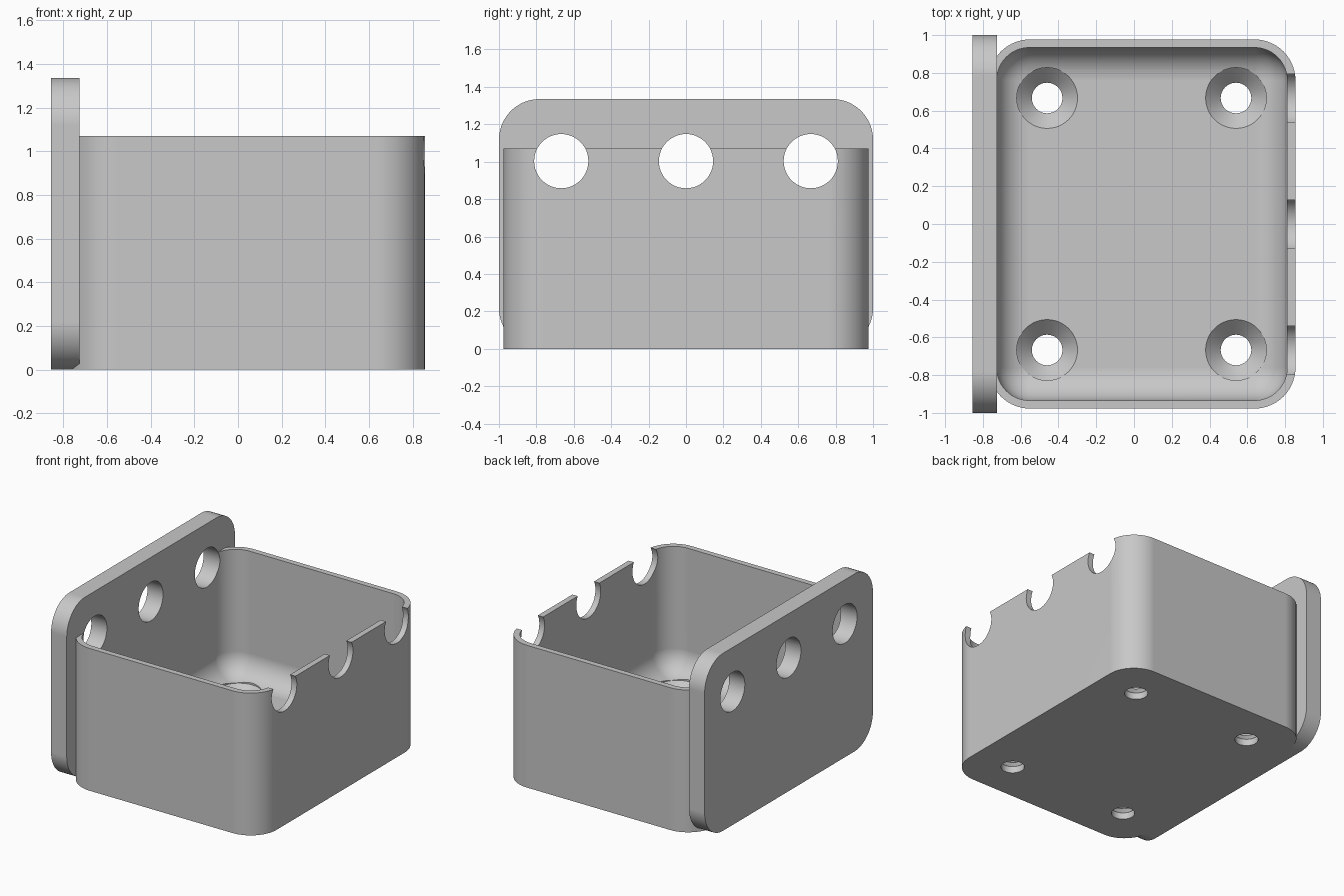
import bpy, bmesh, math

cube = bpy.data.objects.get("Cube")
if cube:
    bpy.data.objects.remove(cube, do_unlink=True)

HOLE_YS = (-0.667, 0, 0.667)
FLOOR = 0.13

grey = bpy.data.materials.new("light grey")
grey.use_nodes = True
colour = (0.58, 0.58, 0.58, 1)
grey.diffuse_color = colour
grey.node_tree.nodes["Principled BSDF"].inputs["Base Color"].default_value = colour


def finish(name, bm):
    bmesh.ops.recalc_face_normals(bm, faces=bm.faces)
    mesh = bpy.data.meshes.new(name)
    bm.to_mesh(mesh)
    bm.free()
    mesh.materials.append(grey)
    obj = bpy.data.objects.new(name, mesh)
    bpy.context.collection.objects.link(obj)
    return obj


def rounded_box(name, low, high, radius, pick):
    """Box between two corners, rounding the edges that pick() accepts."""
    bm = bmesh.new()
    bmesh.ops.create_cube(bm, size=1)
    for v in bm.verts:
        v.co = [h if c > 0 else l for c, l, h in zip(v.co, low, high)]
    edges = [e for e in bm.edges if pick(*e.verts)]
    bmesh.ops.bevel(bm, geom=edges, offset=radius, segments=14,
                    profile=0.5, affect='EDGES', clamp_overlap=False)
    return finish(name, bm)


def turned(name, profile, centre, along_x=False):
    """Solid of revolution from (radius, height) pairs."""
    bm = bmesh.new()
    n = 48
    rings = []
    for r, h in profile:
        ring = []
        for i in range(n):
            a = math.tau * i / n
            p = (r * math.cos(a), r * math.sin(a), h)
            if along_x:
                p = (p[2], p[0], p[1])
            ring.append(bm.verts.new([c + d for c, d in zip(centre, p)]))
        rings.append(ring)
    for a, b in zip(rings, rings[1:]):
        for i in range(n):
            j = (i + 1) % n
            bm.faces.new((a[i], a[j], b[j], b[i]))
    bm.faces.new(rings[0])
    bm.faces.new(rings[-1])
    return finish(name, bm)


def combine(target, tool, operation):
    tool.hide_render = True
    mod = target.modifiers.new(operation, 'BOOLEAN')
    mod.operation = operation
    mod.solver = 'EXACT'
    mod.object = tool
    bpy.ops.object.select_all(action='DESELECT')
    target.select_set(True)
    bpy.context.view_layer.objects.active = target
    bpy.ops.object.modifier_apply(modifier=mod.name)
    bpy.data.objects.remove(tool, do_unlink=True)


def upright(a, b):
    return abs(a.co.z - b.co.z) > 0.1


def lengthwise(a, b):
    return abs(a.co.x - b.co.x) > 0.1


def upright_or_floor(a, b):
    return upright(a, b) or max(a.co.z, b.co.z) < FLOOR + 0.01


# Open box with a bowl-edged cavity
body = rounded_box("wall_box", (-0.768, -0.977, 0), (0.855, 0.977, 1.07),
                   0.217, upright)
cavity = rounded_box("cavity_cutter", (-0.727, -0.934, FLOOR),
                     (0.811, 0.934, 1.6), 0.173, upright_or_floor)
combine(body, cavity, 'DIFFERENCE')

# Taller mounting plate on one side
plate = rounded_box("mounting_plate", (-0.855, -1, 0), (-0.725, 1, 1.335),
                    0.217, lengthwise)
combine(body, plate, 'UNION')

# Round holes through the plate, notching the opposite wall
for y in HOLE_YS:
    cutter = turned("hole_cutter", [(0.145, -1.2), (0.145, 1.2)],
                    (0, y, 1.003), along_x=True)
    combine(body, cutter, 'DIFFERENCE')

# Countersunk screw holes in the floor
sink = [(0.081, -0.1), (0.081, 0.05), (0.161, FLOOR), (0.161, 0.3)]
for x in (-0.46, 0.54):
    for y in (HOLE_YS[0], HOLE_YS[2]):
        combine(body, turned("screw_cutter", sink, (x, y, 0)), 'DIFFERENCE')

# Smooth rounded corners, crisp rims
bpy.ops.object.shade_smooth_by_angle(angle=math.radians(30))
weighted = body.modifiers.new("even_normals", 'WEIGHTED_NORMAL')
weighted.keep_sharp = True
